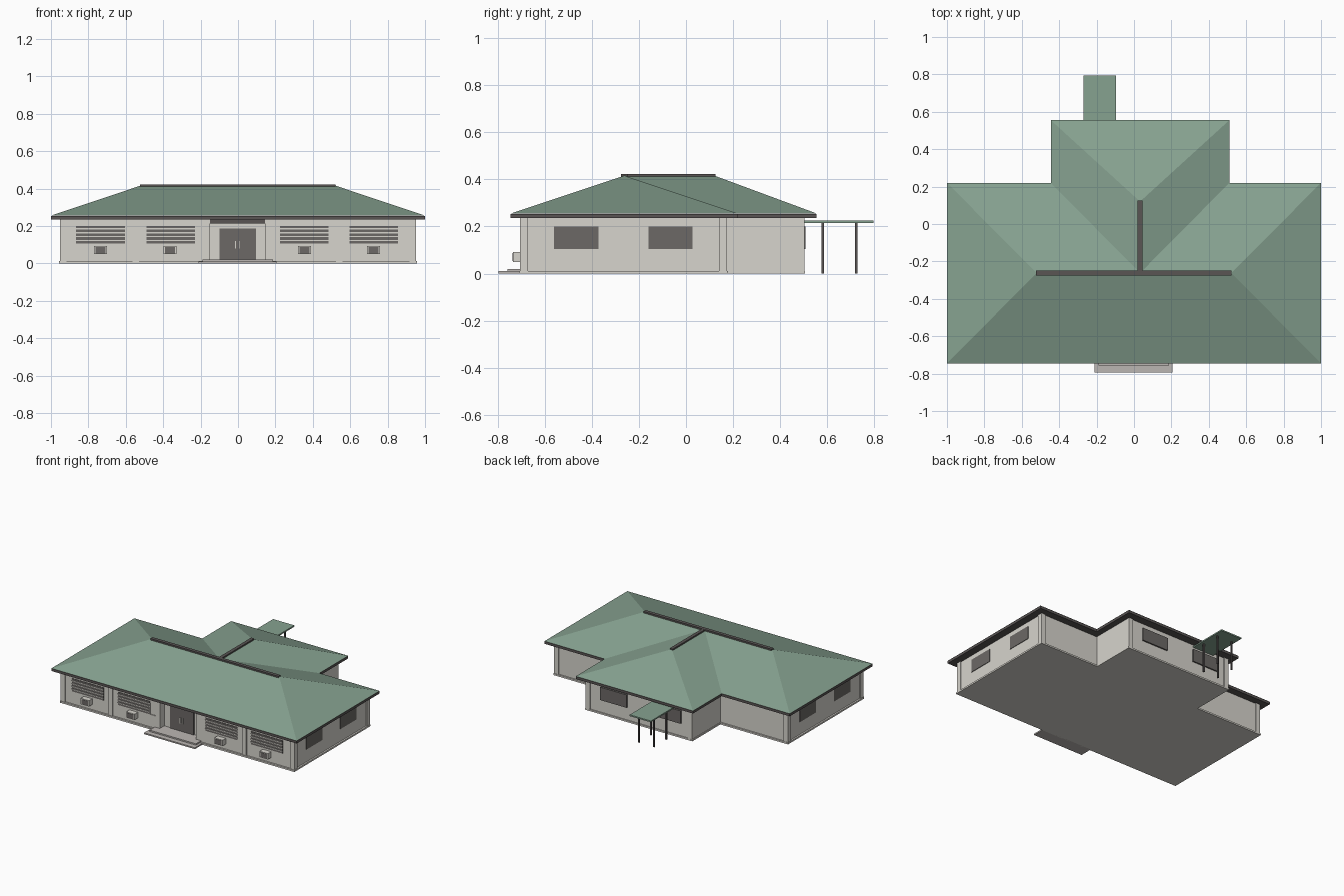
import bpy, bmesh

if "Cube" in bpy.data.objects:
    bpy.data.objects.remove(bpy.data.objects["Cube"], do_unlink=True)


def material(name, r, g, b):
    m = bpy.data.materials.new(name)
    m.use_nodes = True
    m.diffuse_color = (r, g, b, 1)
    m.node_tree.nodes["Principled BSDF"].inputs["Base Color"].default_value = (r, g, b, 1)
    return m


WALL = material("cream wall", 0.68, 0.66, 0.61)
STONE = material("grey concrete", 0.50, 0.47, 0.45)
GREEN = material("roof green", 0.24, 0.36, 0.28)
DARK = material("dark trim", 0.10, 0.09, 0.088)
GLASS = material("dark glass", 0.15, 0.14, 0.133)


def finish(name, bm, mat):
    bmesh.ops.recalc_face_normals(bm, faces=bm.faces)
    me = bpy.data.meshes.new(name)
    bm.to_mesh(me)
    bm.free()
    me.materials.append(mat)
    ob = bpy.data.objects.new(name, me)
    bpy.context.collection.objects.link(ob)
    return ob


def prism(name, outline, z0, z1, mat):
    """Upright prism from a plan outline."""
    bm = bmesh.new()
    face = bm.faces.new([bm.verts.new((x, y, z0)) for x, y in outline])
    ext = bmesh.ops.extrude_face_region(bm, geom=[face])
    top = [v for v in ext["geom"] if isinstance(v, bmesh.types.BMVert)]
    bmesh.ops.translate(bm, verts=top, vec=(0, 0, z1 - z0))
    return finish(name, bm, mat)


def box(name, x0, x1, y0, y1, z0, z1, mat):
    return prism(name, [(x0, y0), (x1, y0), (x1, y1), (x0, y1)], z0, z1, mat)


def plan(side, front, back, wing_l, wing_r, wing_back):
    """T-shaped footprint: wide front block and a rear wing."""
    return [(-side, front), (side, front), (side, back), (wing_r, back),
            (wing_r, wing_back), (wing_l, wing_back), (wing_l, back), (-side, back)]


# Plinth and walls, with the entrance notched into the front
prism("plinth", plan(0.957, -0.71, 0.178, -0.405, 0.47, 0.505), 0, 0.012, WALL)
walls = plan(0.945, -0.697, 0.167, -0.40, 0.465, 0.497)
walls[1:1] = [(-0.15, -0.697), (-0.15, -0.645), (0.145, -0.645), (0.145, -0.697)]
prism("walls", walls, 0.012, 0.236, WALL)

# Corner and front pilasters
P = 0.035
for s in (-1, 1):
    a, b = sorted((s * 0.953, s * (0.953 - P)))
    box("front_corner_pilaster", a, b, -0.705, -0.705 + P, 0.012, 0.236, WALL)
    box("rear_corner_pilaster", a, b, 0.175 - P, 0.175, 0.012, 0.236, WALL)
for x in (-0.565, 0.525):
    box("front_pilaster", x, x + P, -0.705, -0.68, 0.012, 0.236, WALL)
for x in (-0.40, 0.465 - P):
    box("wing_pilaster", x, x + P, 0.48, 0.504, 0.012, 0.236, WALL)

# Roof: dark fascia slab under one hipped T-shaped shell
eave = plan(1.0, -0.745, 0.22, -0.445, 0.51, 0.555)
prism("fascia", eave, 0.235, 0.254, DARK)
ridge = [(-0.52, -0.262), (0.52, -0.262), (0.0325, -0.262), (0.0325, 0.12)]
bm = bmesh.new()
e = [bm.verts.new((x, y, 0.255)) for x, y in eave]
a, b, c, d = [bm.verts.new((x, y, 0.416)) for x, y in ridge]
for f in ((e[0], e[1], b, c, a), (e[1], e[2], b), (e[2], e[3], c, b), (e[3], e[4], d, c),
          (e[4], e[5], d), (e[5], e[6], c, d), (e[6], e[7], a, c), (e[7], e[0], a), e[::-1]):
    bm.faces.new(f)
finish("roof", bm, GREEN)
box("main_ridge_cap", -0.523, 0.521, -0.275, -0.249, 0.408, 0.423, DARK)
box("wing_ridge_cap", 0.02, 0.045, -0.25, 0.125, 0.408, 0.422, DARK)

# Front windows with horizontal bars, each with a cooling unit below
Z0, Z1 = 0.105, 0.20
for x0, unit in ((-0.865, -0.735), (-0.49, -0.363), (0.225, 0.355), (0.595, 0.725)):
    x1 = x0 + 0.26
    box("front_window", x0, x1, -0.701, -0.69, Z0, Z1, GLASS)
    for i in range(4):
        z = Z0 + 0.014 + i * 0.021
        box("window_bar", x0, x1, -0.705, -0.70, z, z + 0.006, WALL)
    box("cooling_unit", unit - 0.034, unit + 0.034, -0.735, -0.69, 0.049, 0.092, WALL)
    box("cooling_grille", unit - 0.027, unit + 0.027, -0.737, -0.734, 0.054, 0.087, GLASS)

# Side and rear windows
for s in (-1, 1):
    x0, x1 = sorted((s * 0.93, s * 0.949))
    for y in (-0.56, -0.16):
        box("side_window", x0, x1, y, y + 0.188, Z0, Z1, GLASS)
for x in (0.13, -0.31):
    box("rear_window", x, x + 0.215, 0.48, 0.507, Z0, Z1, GLASS)

# Entrance: double door, handles, lintel and steps
box("door", -0.10, 0.095, -0.652, -0.64, 0.02, 0.187, GLASS)
for x in (-0.015, 0.007):
    box("door_handle", x, x + 0.005, -0.658, -0.65, 0.08, 0.12, WALL)
box("door_lintel", -0.15, 0.145, -0.703, -0.64, 0.212, 0.236, DARK)
box("lower_step", -0.21, 0.205, -0.795, -0.70, 0, 0.01, STONE)
box("upper_step", -0.19, 0.187, -0.757, -0.645, 0.001, 0.02, STONE)

# Thin service pipe beside the entrance
box("pipe_drop", -0.228, -0.224, -0.703, -0.69, 0.105, 0.19, WALL)
box("pipe_run", -0.228, -0.187, -0.703, -0.69, 0.103, 0.107, WALL)

# Rear canopy on four posts
box("canopy", -0.27, -0.097, 0.50, 0.795, 0.215, 0.225, GREEN)
for x in (-0.245, -0.122):
    for y in (0.58, 0.722):
        box("canopy_post", x - 0.005, x + 0.005, y - 0.005, y + 0.005, 0, 0.216, DARK)
